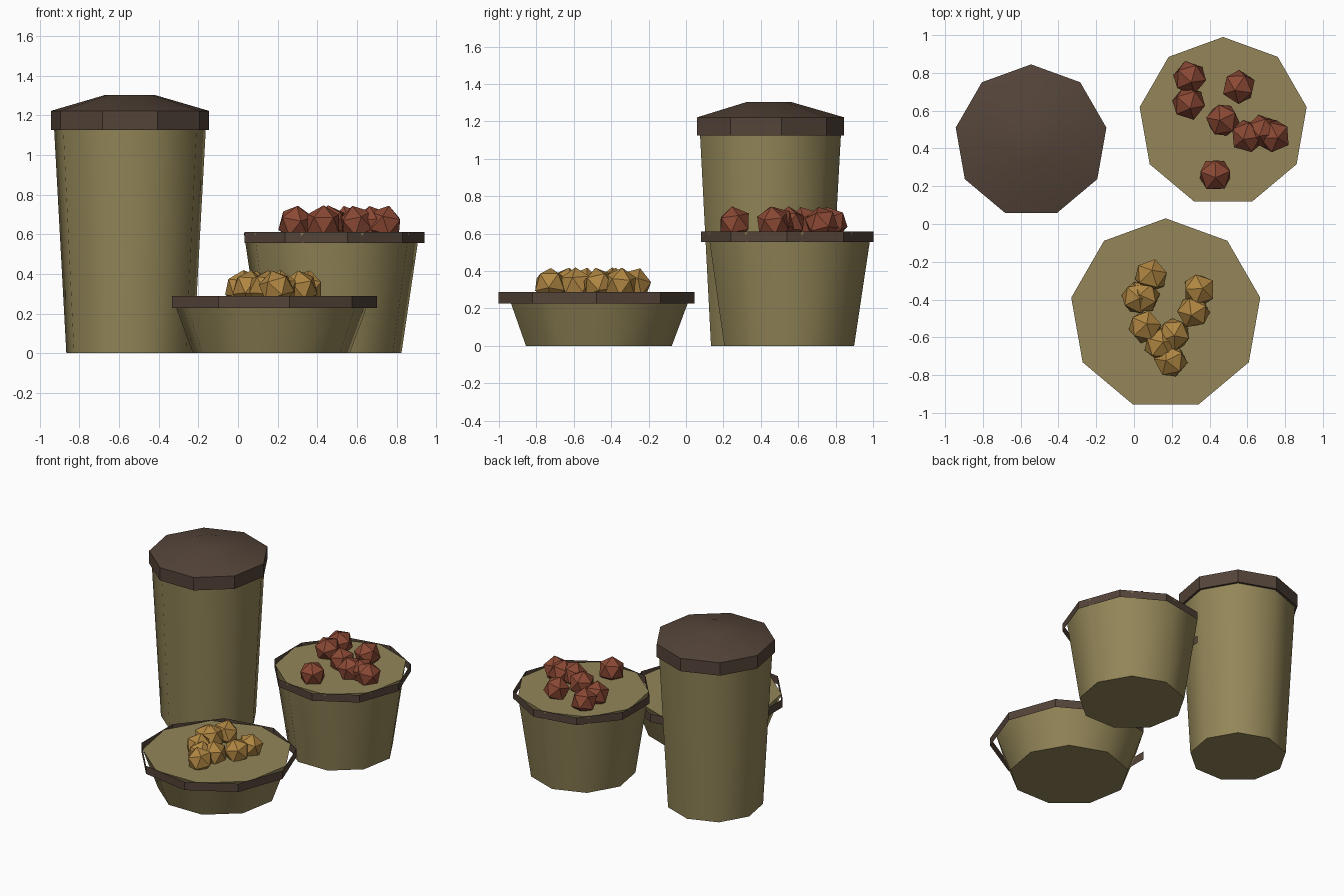
import bpy, bmesh, math, random
from mathutils import Euler, Vector

if "Cube" in bpy.data.objects:
    bpy.data.objects.remove(bpy.data.objects["Cube"])

random.seed(4)
SIDES = 9


def material(name, r, g, b):
    def lin(c):
        c /= 255
        return c / 12.92 if c <= 0.04045 else ((c + 0.055) / 1.055) ** 2.4
    m = bpy.data.materials.new(name)
    m.diffuse_color = (lin(r), lin(g), lin(b), 1)
    m.use_nodes = True
    m.node_tree.nodes["Principled BSDF"].inputs["Base Color"].default_value = m.diffuse_color
    return m


WICKER = material("khaki_wicker", 147, 134, 88)
WOOD = material("dark_wood", 84, 68, 57)
RED = material("red_fruit", 138, 72, 52)
GOLD = material("gold_fruit", 176, 134, 66)


def finish(bm, name, mat, location=(0, 0, 0), smooth=None):
    me = bpy.data.meshes.new(name)
    bm.to_mesh(me)
    bm.free()
    me.materials.append(mat)
    ob = bpy.data.objects.new(name, me)
    ob.location = location
    bpy.context.collection.objects.link(ob)
    if smooth:
        bpy.ops.object.select_all(action='DESELECT')
        ob.select_set(True)
        bpy.context.view_layer.objects.active = ob
        bpy.ops.object.shade_smooth_by_angle(angle=math.radians(smooth))
    return ob


def lathe(name, center, profile, mat, start=90, caps=True, smooth=None):
    """Nine-sided turned shape from (radius, height) pairs, bottom to top."""
    bm = bmesh.new()
    rings = []
    for r, z in profile:
        angles = [math.radians(start + 360 * i / SIDES) for i in range(SIDES)]
        rings.append([bm.verts.new((r * math.cos(a), r * math.sin(a), z)) for a in angles])
    for low, high in zip(rings, rings[1:]):
        for i in range(SIDES):
            j = (i + 1) % SIDES
            bm.faces.new((low[i], low[j], high[j], high[i]))
    if caps:
        bm.faces.new(rings[0][::-1])
        bm.faces.new(rings[-1])
    return finish(bm, name, mat, (*center, 0), smooth)


def fruit_pile(name, spots, z, radius, mat):
    """Faceted lumps, each turned a little differently."""
    for i, (x, y) in enumerate(spots):
        bm = bmesh.new()
        bmesh.ops.create_icosphere(bm, subdivisions=1, radius=radius)
        turn = Euler((random.uniform(-0.3, 0.3), random.uniform(-0.3, 0.3),
                      random.uniform(0, 6.28))).to_matrix()
        bmesh.ops.rotate(bm, cent=Vector(), matrix=turn, verts=bm.verts)
        finish(bm, f"{name}_{i + 1}", mat, (x, y, z))


# Tall lidded basket
TALL = (-0.545, 0.44)
lathe("tall_basket", TALL, [(0.326, 0), (0.389, 1.14)], WICKER, smooth=60)
lathe("tall_basket_lid", TALL,
      [(0.405, 1.126), (0.405, 1.222), (0.125, 1.303)], WOOD, smooth=30)

# Medium basket with a thin open rim band
MEDIUM = (0.472, 0.541)
lathe("medium_basket", MEDIUM, [(0.358, 0), (0.449, 0.606)], WICKER, smooth=60)
lathe("medium_basket_rim", MEDIUM, [(0.468, 0.555), (0.468, 0.611)], WOOD,
      start=0, caps=False)

# Shallow bowl with a thin open rim band
BOWL = (0.168, -0.478)
lathe("shallow_basket", BOWL, [(0.402, 0), (0.508, 0.283)], WICKER, smooth=60)
lathe("shallow_basket_rim", BOWL, [(0.532, 0.227), (0.532, 0.288)], WOOD,
      start=0, caps=False)

# Contents
fruit_pile("red_fruit",
           [(0.295, 0.775), (0.29, 0.64), (0.555, 0.725), (0.47, 0.55),
            (0.6, 0.465), (0.68, 0.49), (0.74, 0.465), (0.43, 0.26)],
           0.654, 0.093, RED)
fruit_pile("gold_fruit",
           [(0.09, -0.275), (0.02, -0.39), (0.05, -0.385), (0.345, -0.35),
            (0.315, -0.465), (0.058, -0.545), (0.21, -0.585), (0.14, -0.64),
            (0.195, -0.725)],
           0.328, 0.092, GOLD)
